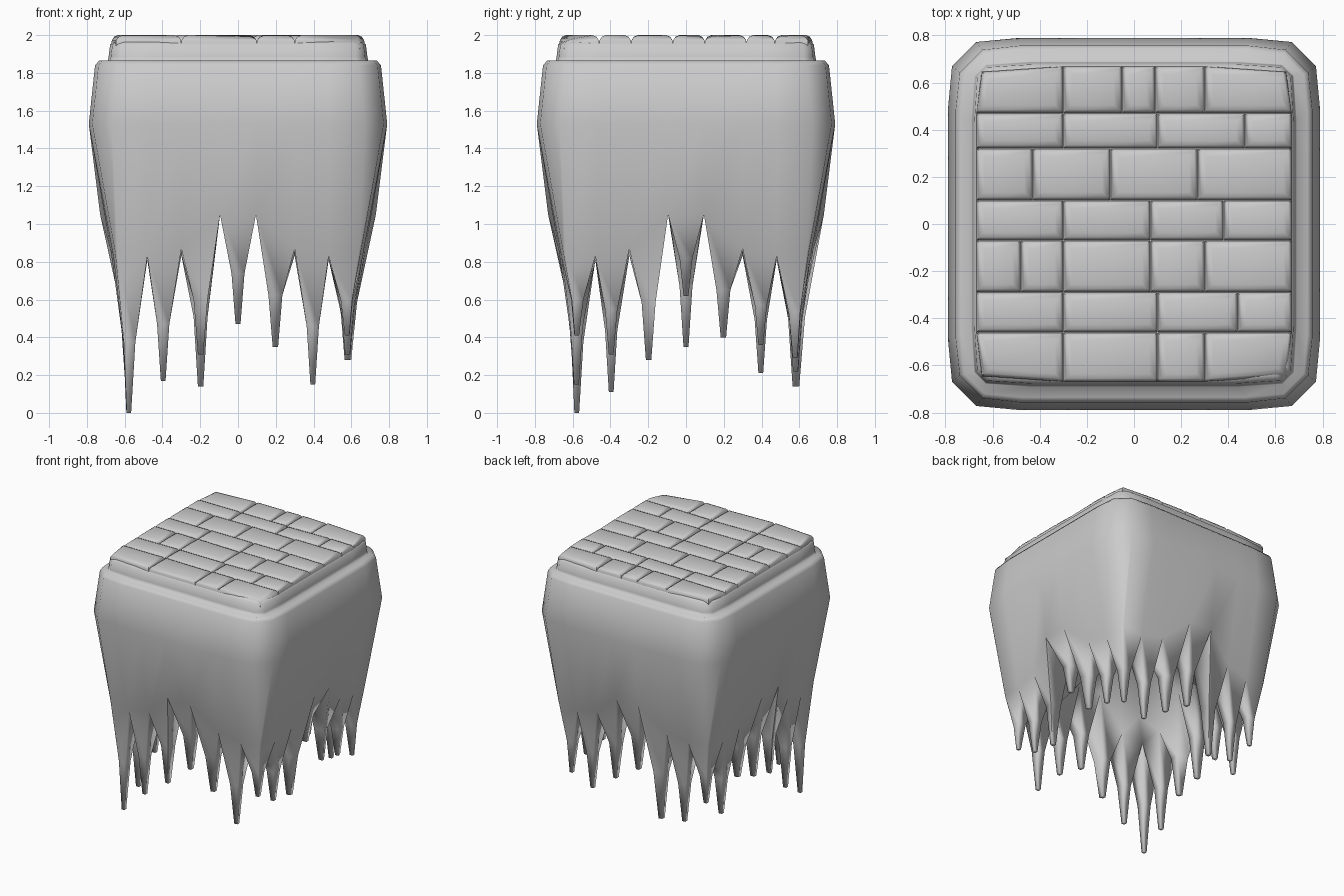
import bpy, bmesh, math, random
from mathutils import Vector

if "Cube" in bpy.data.objects:
    bpy.data.objects.remove(bpy.data.objects["Cube"])

random.seed(4)


def finish(bm, name, angle):
    bmesh.ops.recalc_face_normals(bm, faces=bm.faces)
    me = bpy.data.meshes.new(name)
    bm.to_mesh(me)
    bm.free()
    ob = bpy.data.objects.new(name, me)
    bpy.context.collection.objects.link(ob)
    bpy.ops.object.select_all(action='DESELECT')
    ob.select_set(True)
    bpy.context.view_layer.objects.active = ob
    bpy.ops.object.shade_smooth_by_angle(angle=math.radians(angle))


def turn(x, y, k):
    for _ in range(k % 4):
        x, y = -y, x
    return x, y


# ---- body: four mirrored sides lofted through levels, with a toothed rim
bm = bmesh.new()
U = [-0.64, -0.48, -0.30, -0.095, 0.095, 0.30, 0.48, 0.64]
RIM = {0.64: (0.85, 0.65), 0.48: (0.83, 0.66), 0.30: (0.87, 0.675), 0.095: (1.05, 0.73)}


def ring(fn):
    out = []
    for k in range(4):
        for u in U:
            uu, w, z = fn(u)
            out.append(bm.verts.new((*turn(uu, -w, k), z)))
    return out


def rim_point(u):
    z, w = RIM[abs(u)]
    return u, w, z


def level(z, w, bow, chamfer):
    def fn(u):
        if abs(u) == 0.64:
            return math.copysign(w - chamfer, u), w - bow, z
        return u * min(1, w / 0.75), w, z
    return ring(fn)


rim = ring(rim_point)
loops = [rim] + [level(*a) for a in (
    (1.53, 0.79, 0.018, 0.12), (1.84, 0.757, 0.018, 0.115), (1.865, 0.735, 0.015, 0.10),
    (1.86, 0.69, 0.012, 0.06), (1.885, 0.685, 0.012, 0.06), (1.95, 0.677, 0.012, 0.055),
    (1.967, 0.655, 0.012, 0.055))]
for a, b in zip(loops, loops[1:]):
    for i in range(32):
        j = (i + 1) % 32
        bm.faces.new((a[i], a[j], b[j], b[i]))
bm.faces.new(loops[-1])

# ---- domed underside grid
C = U[1:7]
grid = {}
for x in C:
    for y in C:
        lift = {0.48: 0.0, 0.30: 0.5, 0.095: 1.0}
        a, b = lift[abs(x)], lift[abs(y)]
        z = 0.81 + 0.09 * (a + b) / 2 + 0.22 * max(max(a, b) * 2 - 1, 0) + 0.10 * a * b
        grid[x, y] = bm.verts.new((x, y, z))
for x0, x1 in zip(C, C[1:]):
    for y0, y1 in zip(C, C[1:]):
        bm.faces.new((grid[x0, y0], grid[x1, y0], grid[x1, y1], grid[x0, y1]))


# ---- hanging spikes, one per cell of the outer ring
def spike(base, x, y, tip):
    mid = sum((v.co for v in base), Vector()) / len(base)
    prev = base
    for s, f in ((0.36, 0.45), (0.14, 0.0)):
        z = tip + (mid.z - tip) * f
        cur = []
        for v in base:
            o = (v.co - mid) * s
            cur.append(bm.verts.new((x + o.x, y + o.y, z)))
        for i in range(len(base)):
            j = (i + 1) % len(base)
            bm.faces.new((prev[i], prev[j], cur[j], cur[i]))
        prev = cur
    bm.faces.new(prev)


TIPS = [(0.17, 0.31, 0.47, 0.35, 0.15, 0.41), (0.31, 0.28, 0.62, 0.40, 0.36, 0.29),
        (0.22, 0.35, 0.47, 0.14, 0.17, 0.36), (0.21, 0.42, 0.35, 0.30, 0.11, 0.0)]
for k in range(4):
    def inner(i):
        return grid[turn(U[i], -0.48, k)]
    for i in range(1, 6):
        base = [rim[k * 8 + i], rim[k * 8 + i + 1], inner(i + 1), inner(i)]
        spike(base, *turn((i - 3) * 0.198, -0.58, k), TIPS[k][i - 1])
    n = (k + 1) % 4 * 8
    base = [rim[k * 8 + 6], rim[k * 8 + 7], rim[n], rim[n + 1], inner(6)]
    spike(base, *turn(0.58, -0.58, k), TIPS[k][5])
finish(bm, "floating_block", 95)

# ---- paving stones on top, in uneven rows
bm = bmesh.new()
E = 0.67
ROWS = [(0.47, E, (-0.30, -0.05, 0.09, 0.30)), (0.32, 0.47, (-0.30, 0.10, 0.47)),
        (0.10, 0.32, (-0.43, -0.10, 0.27)), (-0.07, 0.10, (-0.30, 0.07, 0.38)),
        (-0.29, -0.07, (-0.48, -0.30, 0.07, 0.30)), (-0.46, -0.29, (-0.30, 0.10, 0.44)),
        (-E, -0.46, (-0.30, 0.10, 0.30))]
for y0, y1, cuts in ROWS:
    xs = (-E,) + cuts + (E,)
    for x0, x1 in zip(xs, xs[1:]):
        cx, cy = (x0 + x1) / 2, (y0 + y1) / 2
        tx, ty = random.uniform(-0.03, 0.03), random.uniform(-0.03, 0.03)
        rings = []
        for z, inset in ((1.945, 0), (1.972, 0.002), (1.99, 0.014), (1.999, 0.035)):
            r = []
            for x, y in ((x0, y0), (x1, y0), (x1, y1), (x0, y1)):
                drop = 0
                corner = abs(x) == E and abs(y) == E
                px = x + math.copysign(inset, cx - x)
                py = y + math.copysign(inset, cy - y)
                if corner:
                    px, py = px * 0.965, py * 0.965
                    if x > 0 > y:
                        drop = 0.02
                if inset > 0.01:
                    drop += max(0, tx * (x - cx) + ty * (y - cy))
                r.append(bm.verts.new((px, py, z + 0.001 - drop)))
            rings.append(r)
        for a, b in zip(rings, rings[1:]):
            for i in range(4):
                j = (i + 1) % 4
                bm.faces.new((a[i], a[j], b[j], b[i]))
        bm.faces.new(rings[0][::-1])
        bm.faces.new(rings[-1])
finish(bm, "paving_stones", 60)
